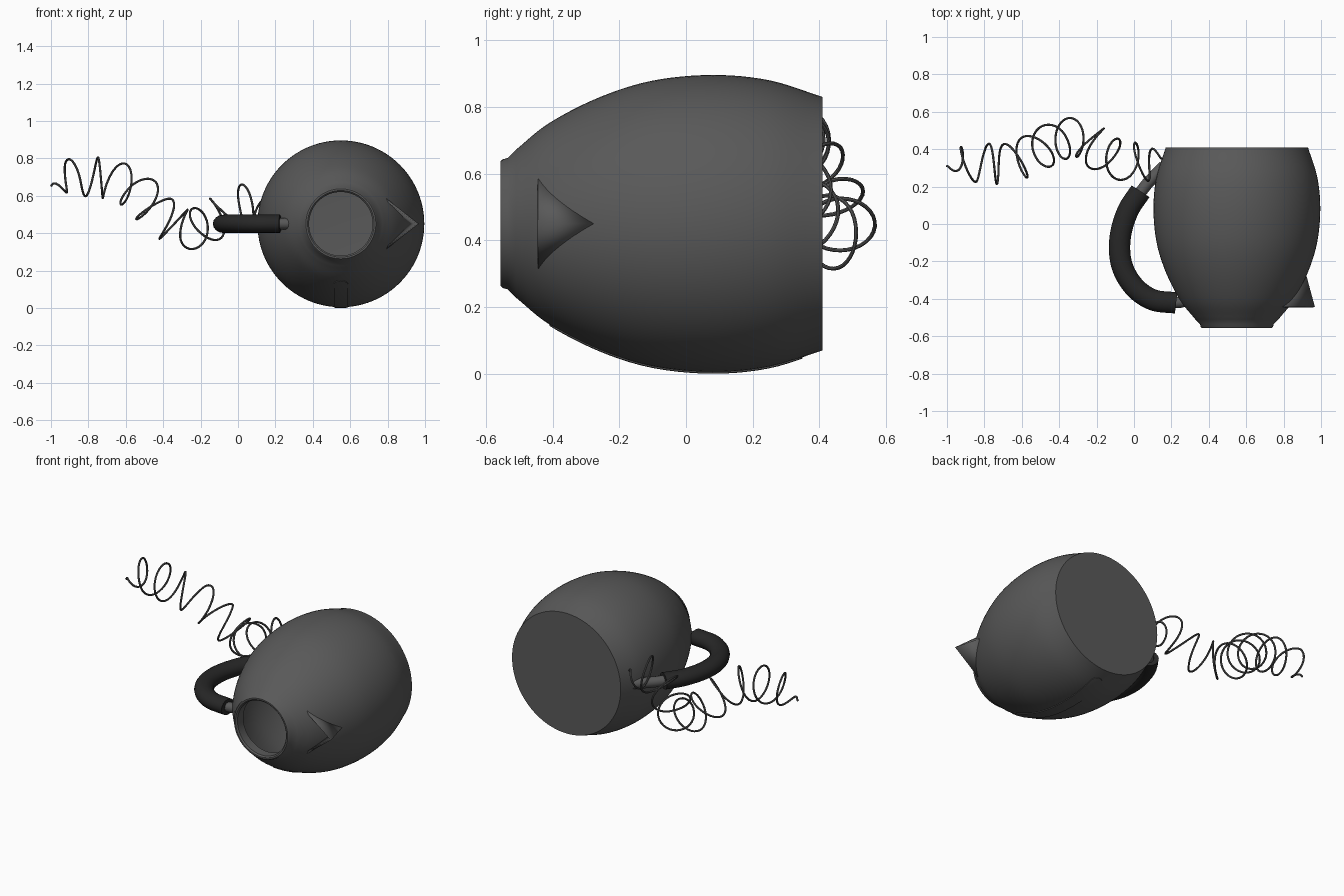
import bpy, bmesh, math
from mathutils import Vector

if "Cube" in bpy.data.objects:
    bpy.data.objects.remove(bpy.data.objects["Cube"])

CX, CZ = 0.55, 0.45          # long axis of the jug, parallel to y


def material(name, v):
    m = bpy.data.materials.new(name)
    m.diffuse_color = (v, v, v, 1)
    m.use_nodes = True
    m.node_tree.nodes["Principled BSDF"].inputs["Base Color"].default_value = m.diffuse_color
    return m


STEEL, RUBBER = material("dark_grey", 0.1), material("black_rubber", 0.02)


def smooth_path(pts, n):
    """Catmull-Rom samples through the given points."""
    p = [Vector(q) for q in pts]
    p = [2 * p[0] - p[1]] + p + [2 * p[-1] - p[-2]]
    out = []
    for i in range(1, len(p) - 2):
        a, b, c, d = p[i - 1:i + 3]
        for k in range(n):
            t = k / n
            out.append(0.5 * (2 * b + (c - a) * t + (2 * a - 5 * b + 4 * c - d) * t * t
                              + (3 * b - a - 3 * c + d) * t ** 3))
    return out + [p[-2]]


def finish(ob, mat, angle=35):
    ob.data.materials.clear()
    ob.data.materials.append(mat)
    bpy.ops.object.select_all(action='DESELECT')
    bpy.context.view_layer.objects.active = ob
    ob.select_set(True)
    bpy.ops.object.shade_smooth_by_angle(angle=math.radians(angle))
    return ob


def mesh_object(name, verts, faces, mat):
    me = bpy.data.meshes.new(name)
    me.from_pydata(verts, [], faces)
    bm = bmesh.new()
    bm.from_mesh(me)
    bmesh.ops.remove_doubles(bm, verts=bm.verts, dist=1e-5)
    bmesh.ops.recalc_face_normals(bm, faces=bm.faces)
    bm.to_mesh(me)
    bm.free()
    ob = bpy.data.objects.new(name, me)
    bpy.context.collection.objects.link(ob)
    return finish(ob, mat)


def tube(name, pts, radius, mat, sides=4, flat=1.0):
    """Round tube along a path; flat squashes its height."""
    cu = bpy.data.curves.new(name, 'CURVE')
    cu.dimensions = '3D'
    cu.bevel_depth, cu.bevel_resolution, cu.use_fill_caps = radius, sides, True
    sp = cu.splines.new('POLY')
    sp.points.add(len(pts) - 1)
    for q, co in zip(sp.points, pts):
        q.co = (co[0], co[1], co[2] - CZ, 1)
    ob = bpy.data.objects.new(name, cu)
    bpy.context.collection.objects.link(ob)
    ob.location.z, ob.scale.z = CZ, flat
    bpy.ops.object.select_all(action='DESELECT')
    bpy.context.view_layer.objects.active = ob
    ob.select_set(True)
    bpy.ops.object.convert(target='MESH')
    return finish(bpy.context.object, mat)


# Jug body: hollow lathe, lying on its side
shell = [(-0.51, 0.222), (-0.41, 0.302), (-0.26, 0.379), (-0.1, 0.429),
         (0.08, 0.446), (0.25, 0.430), (0.41, 0.380)]
outer = [(p.x, p.y) for p in smooth_path([(y, r, 0) for y, r in shell], 6)]
lip = [(-0.49, 0.17), (-0.548, 0.17), (-0.556, 0.178), (-0.556, 0.187), (-0.55, 0.193), (-0.535, 0.197)]
inner = [(min(y, 0.385), r - 0.02) for y, r in reversed(outer)]
profile = [(0.385, 0)] + inner + lip + outer + [(0.41, 0)]
N = 96
verts = [(CX + r * math.cos(2 * math.pi * k / N), y, CZ + r * math.sin(2 * math.pi * k / N))
         for y, r in profile for k in range(N)]
faces = [(i * N + k, i * N + (k + 1) % N, (i + 1) * N + (k + 1) % N, (i + 1) * N + k)
         for i in range(len(profile) - 1) for k in range(N)]
mesh_object("jug_body", verts, faces, STEEL)


def body_radius(y):
    for (y0, r0), (y1, r1) in zip(outer, outer[1:]):
        if y <= y1:
            return r0 + (r1 - r0) * (y - y0) / (y1 - y0)
    return outer[-1][1]


# Level gauge: thin round-ended strip on the underside
Y0, Y1, W, M = -0.41, 0.35, 0.038, 6
ends = [W * (1 - math.cos(math.pi / 2 * k / 8)) for k in range(9)]
rows = [Y0 + e for e in ends] + [Y0 + W + (Y1 - Y0 - 2 * W) * k / 20 for k in range(1, 20)] \
    + [Y1 - e for e in reversed(ends)]
verts, faces = [], []
for y in rows:
    d = max(0, W - min(y - Y0, Y1 - y))
    w = math.sqrt(max(W * W - d * d, 1e-6))
    for j in range(-1, M + 2):
        r = body_radius(y) + (0.004 if 0 <= j <= M else -0.008)
        x = w * (2 * min(max(j, 0), M) / M - 1)
        verts.append((CX + x, y, CZ - math.sqrt(r * r - x * x)))
C = M + 3
for i in range(len(rows) - 1):
    faces += [(i * C + j, i * C + j + 1, i * C + C + j + 1, i * C + C + j) for j in range(C - 1)]
mesh_object("level_gauge", verts, faces, STEEL)

# Pouring spout: two thin flat blades meeting in a V
tip, root = (0.967, -0.443, CZ), (0.918, -0.262, CZ)
spout = mesh_object("spout", [tip, root, (0.775, -0.443, CZ + 0.15), (0.775, -0.443, CZ - 0.15)],
                    [(0, 1, 2), (0, 3, 1)], STEEL)
sol = spout.modifiers.new("thickness", 'SOLIDIFY')
sol.thickness, sol.offset = 0.012, -1

# Handle: black grip and two stems
grip = [(0.035, 0.175, CZ), (-0.035, 0.065, CZ), (-0.075, -0.08, CZ), (-0.065, -0.22, CZ),
        (0, -0.335, CZ), (0.1, -0.405, CZ), (0.225, -0.422, CZ)]
tube("handle_grip", smooth_path(grip, 8), 0.057, RUBBER, 6, 0.86)
tube("upper_stem", [(0.02, 0.15, CZ), (0.07, 0.215, CZ), (0.16, 0.31, CZ)], 0.032, STEEL)
tube("lower_stem", [(0.2, -0.422, CZ), (0.25, -0.418, CZ), (0.3, -0.405, CZ)], 0.03, STEEL)

# Power cord: coil wound around a wandering centre line
centre = smooth_path([(-1, 0.31, 0.65), (-0.85, 0.33, 0.70), (-0.7, 0.32, 0.69), (-0.55, 0.37, 0.63),
                      (-0.42, 0.44, 0.5), (-0.28, 0.46, 0.42), (-0.15, 0.37, 0.46),
                      (0, 0.33, 0.55), (0.15, 0.35, 0.55)], 40)
total, turns, coil = len(centre) - 1, 10, []
for i, c in enumerate(centre):
    tan = (centre[min(i + 1, total)] - centre[max(i - 1, 0)]).normalized()
    side = Vector((0, 0, 1)).cross(tan).normalized()
    up = tan.cross(side)
    t = i / total
    amp = 0.105 * min(1, t / 0.09, (1 - t) / 0.05)
    phi = 2 * math.pi * (turns * t - 0.5)
    coil.append(c - up * amp * math.cos(phi) + side * amp * math.sin(phi))
tube("power_cord", coil, 0.006, STEEL, 2)
